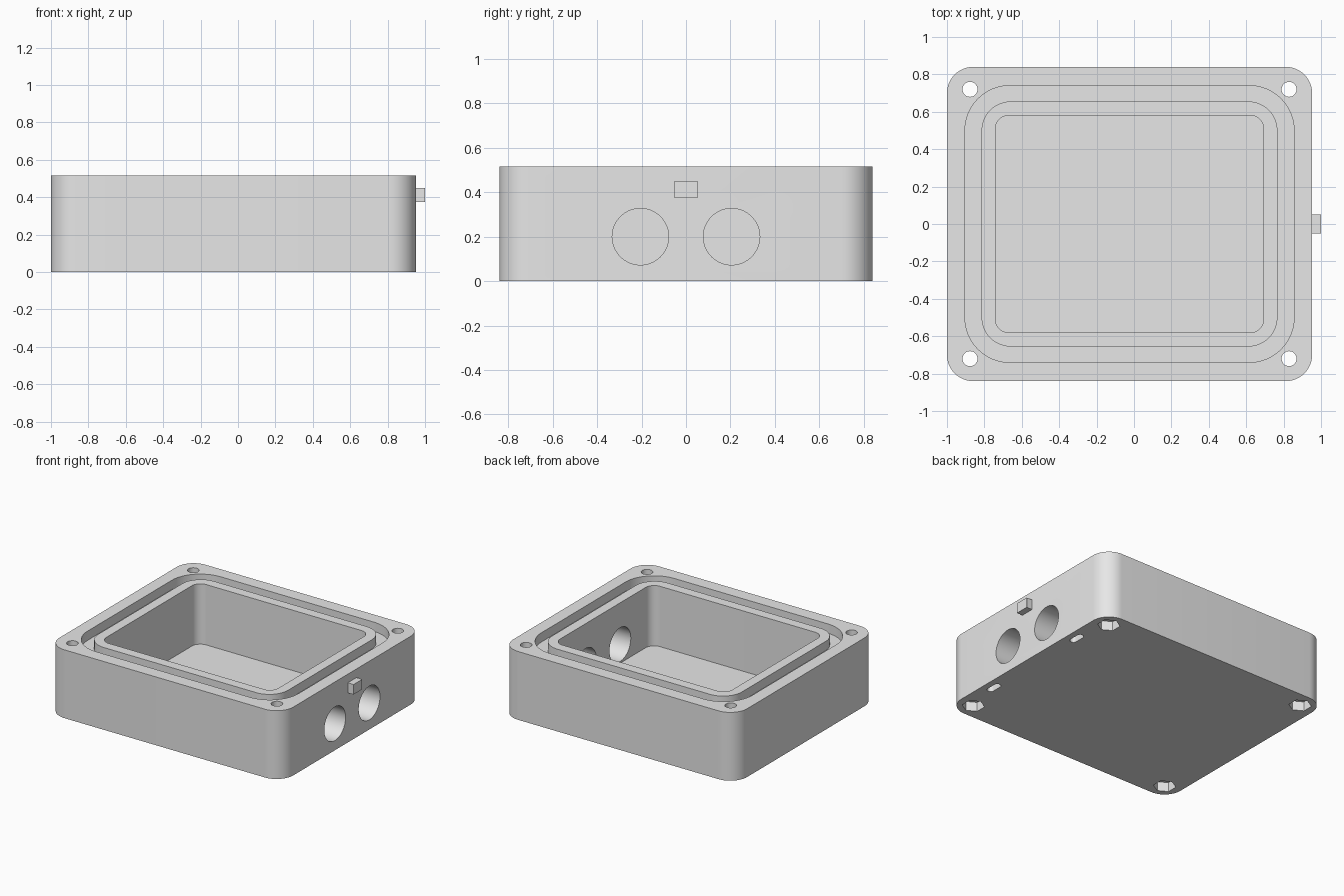
import bpy
import bmesh
import math
from mathutils import Matrix, Vector

if "Cube" in bpy.data.objects:
    bpy.data.objects.remove(bpy.data.objects["Cube"], do_unlink=True)

CX = -0.024      # body centre, offset by the side tab
HEIGHT = 0.515

grey = bpy.data.materials.new("light grey")
grey.use_nodes = True
colour = (0.8, 0.8, 0.8, 1)
grey.diffuse_color = colour
grey.node_tree.nodes["Principled BSDF"].inputs["Base Color"].default_value = colour


def make_object(name, bm):
    bmesh.ops.recalc_face_normals(bm, faces=bm.faces)
    mesh = bpy.data.meshes.new(name)
    bm.to_mesh(mesh)
    bm.free()
    mesh.materials.append(grey)
    obj = bpy.data.objects.new(name, mesh)
    bpy.context.collection.objects.link(obj)
    return obj


def rounded_block(name, centre, half_x, half_y, radius, z0, z1, steps=12):
    """Upright prism on a rounded rectangle."""
    bm = bmesh.new()
    ring = []
    for i, (sx, sy) in enumerate([(1, 1), (-1, 1), (-1, -1), (1, -1)]):
        for k in range(steps + 1):
            a = math.pi / 2 * (i + k / steps)
            ring.append(bm.verts.new((
                centre[0] + sx * (half_x - radius) + radius * math.cos(a),
                centre[1] + sy * (half_y - radius) + radius * math.sin(a), z0)))
    face = bm.faces.new(ring)
    top = bmesh.ops.extrude_face_region(bm, geom=[face])["geom"]
    bmesh.ops.translate(bm, vec=(0, 0, z1 - z0),
                        verts=[v for v in top if isinstance(v, bmesh.types.BMVert)])
    return make_object(name, bm)


def cylinder(name, centre, radius, depth, sides, axis="Z"):
    bm = bmesh.new()
    place = Matrix.Translation(Vector(centre))
    if axis == "X":
        place = place @ Matrix.Rotation(math.pi / 2, 4, "Y")
    bmesh.ops.create_cone(bm, cap_ends=True, segments=sides, radius1=radius,
                          radius2=radius, depth=depth, matrix=place)
    return make_object(name, bm)


def combine(target, tool, operation):
    mod = target.modifiers.new(operation.lower(), "BOOLEAN")
    mod.operation = operation
    mod.solver = "EXACT"
    mod.object = tool
    tool.hide_render = True
    bpy.context.view_layer.objects.active = target
    bpy.ops.object.modifier_apply(modifier=mod.name)
    bpy.data.objects.remove(tool, do_unlink=True)


# Outer shell with a seal channel around a raised inner rim
mid = (CX, 0)
body = rounded_block("enclosure_body", mid, 0.976, 0.84, 0.14, 0, HEIGHT)
combine(body, rounded_block("channel_cutter", mid, 0.88, 0.74, 0.24,
                            HEIGHT - 0.07, HEIGHT + 0.1), "DIFFERENCE")
combine(body, rounded_block("inner_rim", mid, 0.791, 0.655, 0.155,
                            HEIGHT - 0.12, HEIGHT), "UNION")

# Main cavity
combine(body, rounded_block("cavity_cutter", mid, 0.717, 0.58, 0.07,
                            0.06, HEIGHT + 0.1), "DIFFERENCE")

# Corner screw holes with hexagonal nut pockets underneath
for sx in (-1, 1):
    for sy in (-1, 1):
        x, y = CX + sx * 0.853, sy * 0.72
        combine(body, cylinder("screw_cutter", (x, y, 0.3), 0.04, 1, 32), "DIFFERENCE")
        combine(body, cylinder("nut_cutter", (x, y, 0), 0.078, 0.14, 6), "DIFFERENCE")

# Cable holes through the side wall and small slots below it
for sy in (-1, 1):
    combine(body, cylinder("cable_cutter", (0.83, sy * 0.205, 0.2), 0.127, 0.5, 64, "X"),
            "DIFFERENCE")
    combine(body, rounded_block("slot_cutter", (0.88, sy * 0.44), 0.025, 0.06, 0.024,
                                -0.1, 0.05, 6), "DIFFERENCE")

# Small tab on the side wall
tab = rounded_block("side_tab", (0.97, 0), 0.03, 0.052, 0.0005, 0.374, 0.45, 1)

bpy.ops.object.select_all(action="DESELECT")
body.select_set(True)
bpy.context.view_layer.objects.active = body
bpy.ops.object.shade_smooth_by_angle(angle=math.radians(30))
body.select_set(False)
